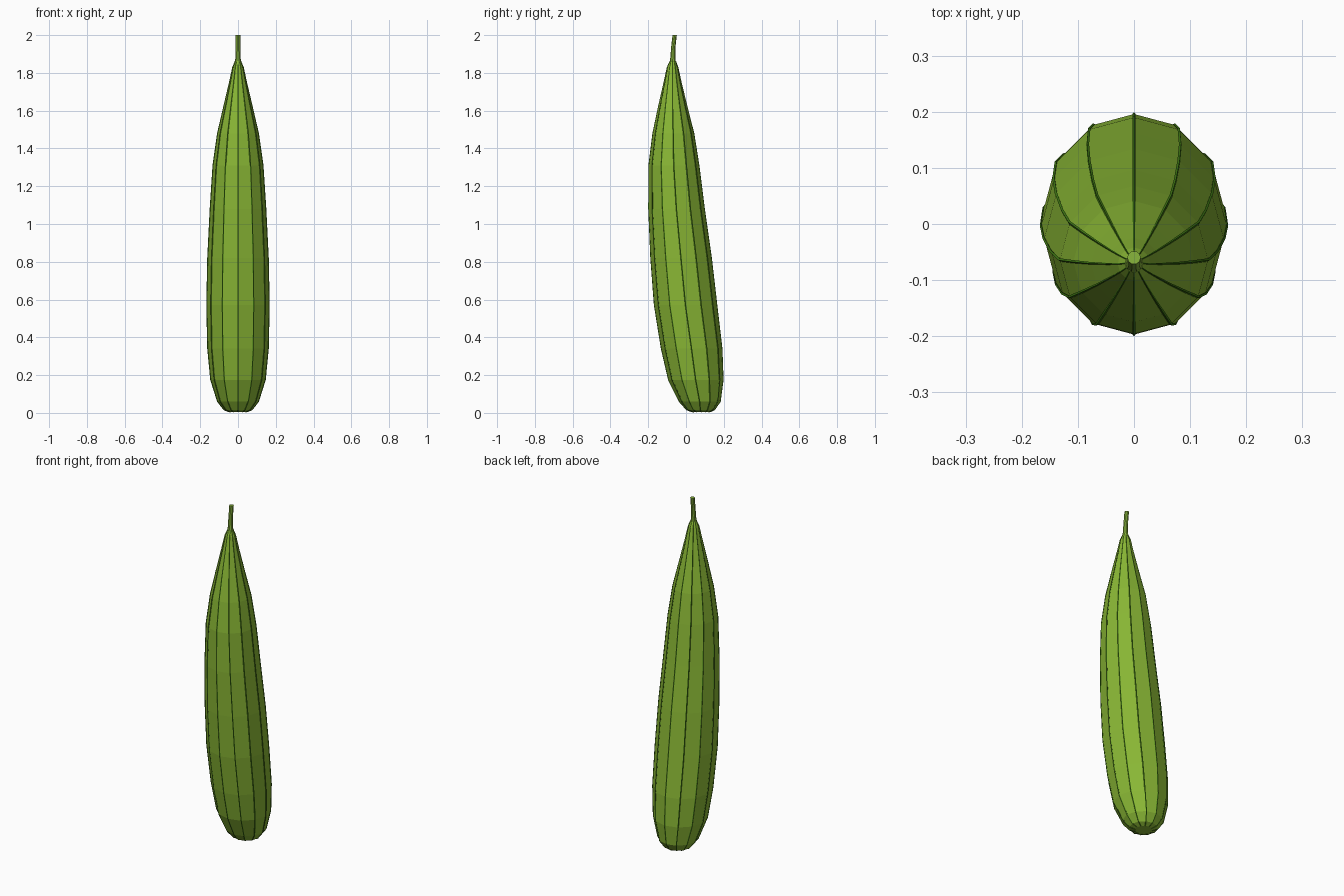
import bpy, bmesh, math

if "Cube" in bpy.data.objects:
    bpy.data.objects.remove(bpy.data.objects["Cube"])

SIDES = 12


def material(name, color):
    m = bpy.data.materials.new(name)
    m.diffuse_color = (*color, 1)
    m.use_nodes = True
    m.node_tree.nodes["Principled BSDF"].inputs["Base Color"].default_value = m.diffuse_color
    return m


skin = material("skin_green", (0.25, 0.47, 0.035))
dark = material("rib_green", (0.06, 0.23, 0.008))
stalk = material("stem_green", (0.25, 0.47, 0.045))


def ring_points(z, y, r, sides):
    return [(r * math.cos(2 * math.pi * i / sides),
             y + r * math.sin(2 * math.pi * i / sides), z) for i in range(sides)]


def loft(name, rings, sides, mat):
    """Flat-faced skin through horizontal rings given as (z, y centre, radius)."""
    bm = bmesh.new()
    loops = [[bm.verts.new(p) for p in ring_points(*r, sides)] for r in rings]
    for a, b in zip(loops, loops[1:]):
        for i in range(sides):
            j = (i + 1) % sides
            bm.faces.new((a[i], a[j], b[j], b[i]))
    bm.faces.new(loops[0][::-1])
    bm.faces.new(loops[-1])
    me = bpy.data.meshes.new(name)
    bm.to_mesh(me)
    bm.free()
    me.materials.append(mat)
    ob = bpy.data.objects.new(name, me)
    bpy.context.collection.objects.link(ob)
    return ob


# Gourd body: blunt base, swollen middle, tapered neck, bent along y
body = [(0.004, 0.08, 0.045), (0.016, 0.077, 0.074), (0.06, 0.073, 0.108),
        (0.175, 0.052, 0.144), (0.34, 0.03, 0.16), (0.57, -0.002, 0.165),
        (0.82, -0.026, 0.16), (1.08, -0.05, 0.147), (1.31, -0.064, 0.132),
        (1.48, -0.067, 0.108), (1.62, -0.07, 0.076), (1.75, -0.071, 0.046),
        (1.83, -0.071, 0.029), (1.862, -0.07, 0.016)]
loft("gourd_body", body, SIDES, skin)

# Stem
loft("stem", [(1.83, -0.071, 0.018), (1.88, -0.07, 0.014),
              (1.94, -0.067, 0.012), (2.0, -0.06, 0.012)], 10, stalk)

# Thin dark ribs running along every edge of the body
curve = bpy.data.curves.new("ribs", 'CURVE')
curve.dimensions = '3D'
curve.bevel_depth = 0.003
curve.bevel_resolution = 0
curve.use_fill_caps = True
for i in range(SIDES):
    sp = curve.splines.new('POLY')
    sp.points.add(len(body) - 1)
    for pt, ring in zip(sp.points, body):
        pt.co = (*ring_points(*ring, SIDES)[i], 1)
        pt.radius = min(1, 0.3 + ring[2] * 6)
curve.materials.append(dark)
ribs = bpy.data.objects.new("ribs", curve)
bpy.context.collection.objects.link(ribs)
bpy.context.view_layer.objects.active = ribs
ribs.select_set(True)
bpy.ops.object.convert(target='MESH')
for p in bpy.context.object.data.polygons:
    p.use_smooth = False
